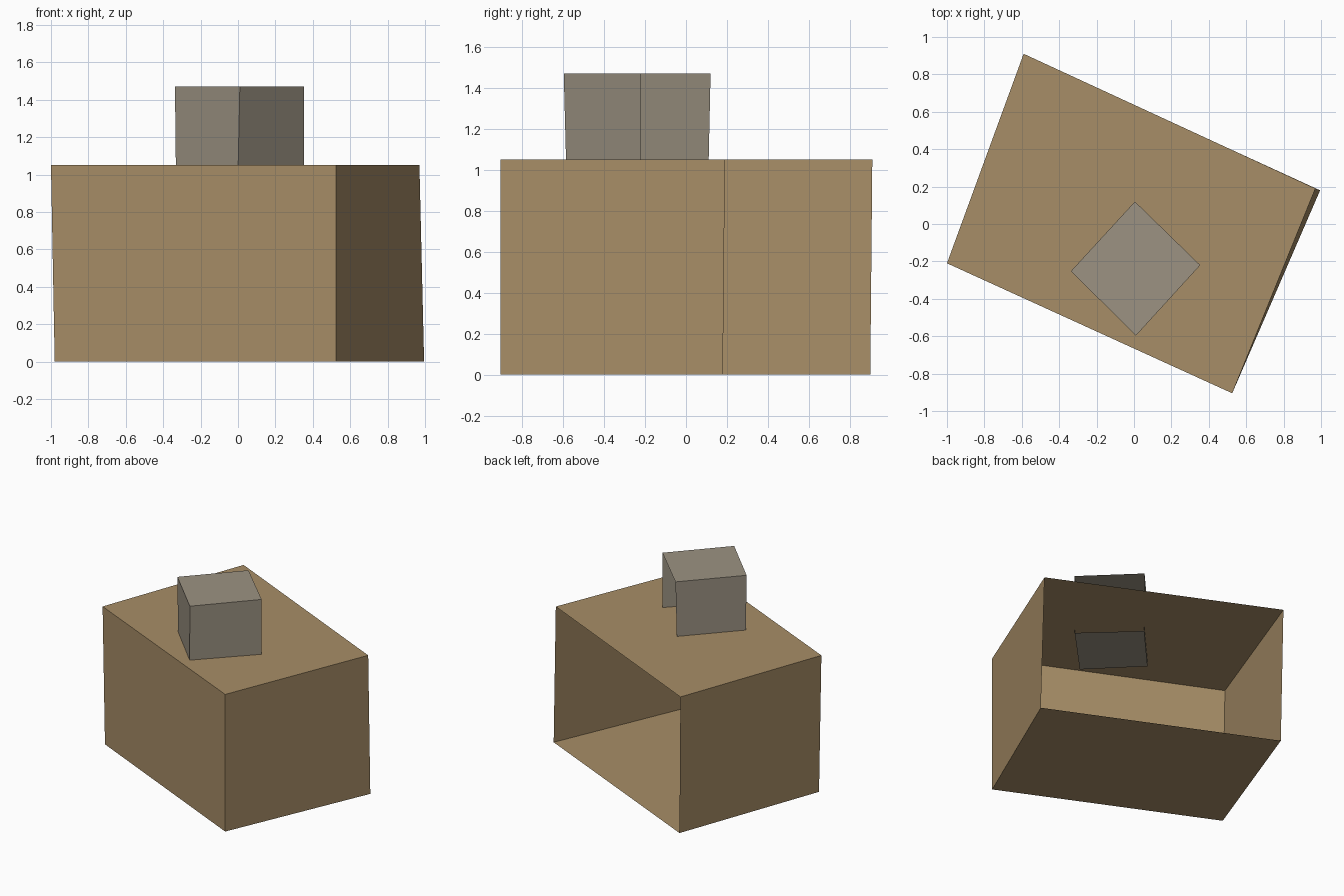
import bpy
import bmesh

cube = bpy.data.objects.get("Cube")
if cube:
    bpy.data.objects.remove(cube, do_unlink=True)


def make_material(name, rgb):
    mat = bpy.data.materials.new(name)
    mat.use_nodes = True
    colour = (*rgb, 1.0)
    mat.diffuse_color = colour
    mat.node_tree.nodes["Principled BSDF"].inputs["Base Color"].default_value = colour
    return mat


def open_box(name, lower, upper, z0, z1, mat):
    """Thin-walled box; the wall between the first two corners is left open."""
    bm = bmesh.new()
    base = [bm.verts.new((x, y, z0)) for x, y in lower]
    lid = [bm.verts.new((x, y, z1)) for x, y in upper]
    bm.faces.new(base)
    bm.faces.new(lid)
    for i in range(1, 4):
        j = (i + 1) % 4
        bm.faces.new((base[i], base[j], lid[j], lid[i]))
    bmesh.ops.recalc_face_normals(bm, faces=bm.faces)
    mesh = bpy.data.meshes.new(name)
    bm.to_mesh(mesh)
    bm.free()
    mesh.materials.append(mat)
    obj = bpy.data.objects.new(name, mesh)
    bpy.context.collection.objects.link(obj)
    return obj


tan = make_material("sandy_tan", (0.39, 0.27, 0.136))
grey = make_material("warm_grey", (0.332, 0.29, 0.225))

# Large body, open at the back, with slightly leaning walls
open_box("main_body",
         [(-0.575, 0.90), (0.995, 0.18), (0.525, -0.905), (-0.98, -0.21)],
         [(-0.59, 0.91), (0.97, 0.19), (0.525, -0.905), (-1.0, -0.21)],
         0.0, 1.05, tan)

# Small rooftop box, open on the same side and sunk a little into the roof
open_box("roof_box",
         [(0.0, 0.11), (0.353, -0.22), (0.0, -0.585), (-0.332, -0.25)],
         [(0.005, 0.12), (0.354, -0.22), (0.01, -0.597), (-0.337, -0.252)],
         1.015, 1.47, grey)
